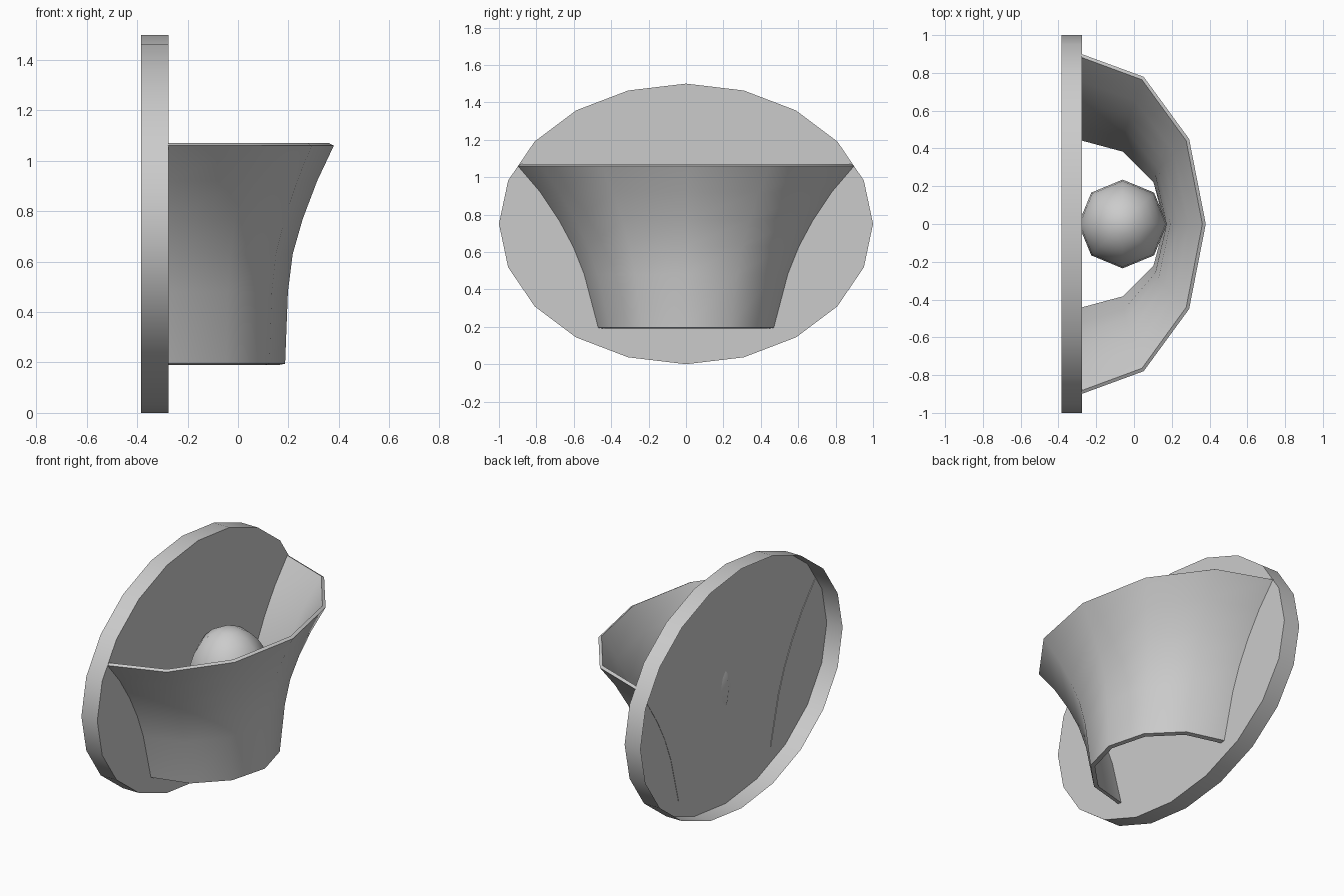
import bpy, bmesh
from math import sin, cos, pi, radians

if "Cube" in bpy.data.objects:
    bpy.data.objects.remove(bpy.data.objects["Cube"])

FACE_X = -0.275   # front face of the wall plate
BACK_X = -0.385


def finish(name, bm, angle):
    bmesh.ops.recalc_face_normals(bm, faces=bm.faces)
    mesh = bpy.data.meshes.new(name)
    bm.to_mesh(mesh)
    bm.free()
    ob = bpy.data.objects.new(name, mesh)
    bpy.context.collection.objects.link(ob)
    bpy.ops.object.select_all(action='DESELECT')
    ob.select_set(True)
    bpy.context.view_layer.objects.active = ob
    bpy.ops.object.shade_smooth_by_angle(angle=radians(angle))
    return ob


# Wall plate: oval dish, open at the back
bm = bmesh.new()
N = 20
front, back = [[bm.verts.new((x, cos(2 * pi * i / N), 0.75 + 0.75 * sin(2 * pi * i / N)))
                for i in range(N)] for x in (FACE_X, BACK_X)]
bm.faces.new(front)
for i in range(N):
    j = (i + 1) % N
    bm.faces.new((front[i], back[i], back[j], front[j]))
plate = finish("wall_plate", bm, 35)
# the dish is open, so make sure its face looks outward
if plate.data.polygons[0].normal.x < 0:
    plate.data.flip_normals()

# Shade: flared half shell, closed cross-section swept through 180 degrees
outer = [(0.465, 0.470, 0.195), (0.476, 0.545, 0.48), (0.495, 0.605, 0.63),
         (0.535, 0.680, 0.77), (0.592, 0.780, 0.92), (0.658, 0.900, 1.06)]
T = 0.025
inner = [(rx - T, ry - T, z + 0.003) for rx, ry, z in outer]
inner[0] = (0.440, 0.442, 0.19)
inner[-1] = (0.640, 0.882, 1.07)
section = outer + inner[::-1]
bm = bmesh.new()
rings = []
for k in range(7):
    a = -pi / 2 + k * pi / 6
    rings.append([bm.verts.new((FACE_X - 0.003 + rx * cos(a), ry * sin(a), z))
                  for rx, ry, z in section])
M = len(section)
for r0, r1 in zip(rings, rings[1:]):
    for i in range(M):
        j = (i + 1) % M
        bm.faces.new((r0[i], r0[j], r1[j], r1[i]))
H = M // 2
for r in (rings[0], rings[-1]):
    for i in range(H - 1):
        bm.faces.new((r[i], r[i + 1], r[M - 2 - i], r[M - 1 - i]))
finish("shade", bm, 40)

# Bulb: eight-sided egg that just touches the plate
bm = bmesh.new()
bmesh.ops.create_uvsphere(bm, u_segments=8, v_segments=12, radius=1)
for v in bm.verts:
    v.co = (-0.06 + 0.235 * v.co.x, 0.235 * v.co.y, 0.72 + 0.29 * v.co.z)
finish("bulb", bm, 60)
